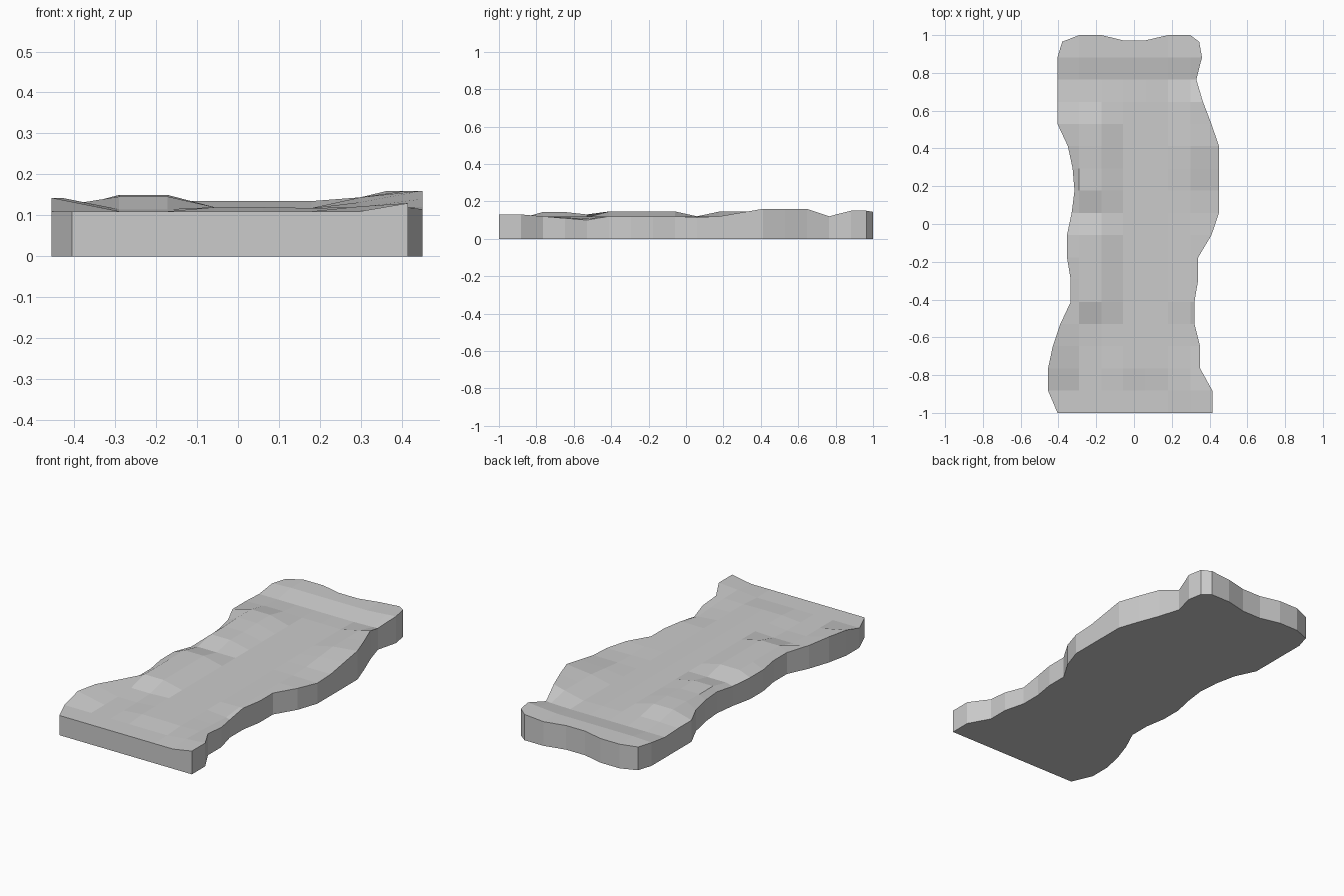
import bpy, bmesh

if "Cube" in bpy.data.objects:
    bpy.data.objects.remove(bpy.data.objects["Cube"])

# Outline of the slab: left and right edge for each of 18 rows, front to back
LEFT = [-.405, -.455, -.455, -.43, -.39, -.335, -.335, -.355, -.355,
        -.33, -.315, -.325, -.35, -.405, -.405, -.405, -.405, -.38]
RIGHT = [.415, .415, .35, .35, .32, .32, .34, .34, .41,
         .45, .45, .45, .45, .41, .365, .33, .36, .345]
INNER = [-.29, -.172, -.057, .06, .18, .298]
BACK_Y = [.965, 1, 1, .972, .972, 1, 1, .965]

# Top heights (hundredths) along four lines: left edge, ridge, middle, right edge
H_LEFT = [11, 11, 14.3, 14.3, 13, 12, 12, 12, 12, 11, 12, 12, 12, 12, 12, 11.5, 13, 13]
H_RIDGE = [11, 11, 11, 11, 11.5, 14.6, 14.6, 14.6, 14.6, 12, 14.5, 14.5, 15, 15, 12.5, 11.5, 13.5, 13.5]
H_MID = [11, 11, 12, 12, 12, 12, 12, 12, 12, 12, 12, 12, 12, 12, 12, 11.5, 13.5, 13.5]
H_RIGHT = [13, 13, 12, 11, 10, 12, 12, 12, 12, 11.5, 12, 14, 16, 16, 16, 12, 15, 15]

bm = bmesh.new()
grid = []
for i in range(18):
    xs = [LEFT[i]] + INNER + [RIGHT[i]]
    low_right = min(H_MID[i], 11.8) if i < 16 else 13.5
    near_right = H_MID[i] * .4 + H_RIGHT[i] * .6
    hs = [H_LEFT[i], H_RIDGE[i], H_RIDGE[i], H_MID[i], H_MID[i],
          low_right, near_right, H_RIGHT[i]]
    if i == 0:
        hs = [11] * 7 + [13]
    grid.append([bm.verts.new((x, BACK_Y[j] if i == 17 else -1 + i * 2 / 17, hs[j] / 100))
                 for j, x in enumerate(xs)])

# Bumpy top surface
for a, b in zip(grid, grid[1:]):
    for j in range(7):
        bm.faces.new((a[j], a[j + 1], b[j + 1], b[j]))

# Vertical walls and flat underside
rim = (grid[0] + [r[-1] for r in grid[1:]] + grid[-1][-2::-1]
       + [r[0] for r in grid[-2:0:-1]])
base = [bm.verts.new((v.co.x, v.co.y, 0)) for v in rim]
n = len(rim)
for k in range(n):
    m = (k + 1) % n
    bm.faces.new((base[k], base[m], rim[m], rim[k]))
bm.faces.new(base[::-1])
bmesh.ops.recalc_face_normals(bm, faces=bm.faces)

mesh = bpy.data.meshes.new("rough_stone_slab")
bm.to_mesh(mesh)
bm.free()
bpy.context.collection.objects.link(bpy.data.objects.new("rough_stone_slab", mesh))
